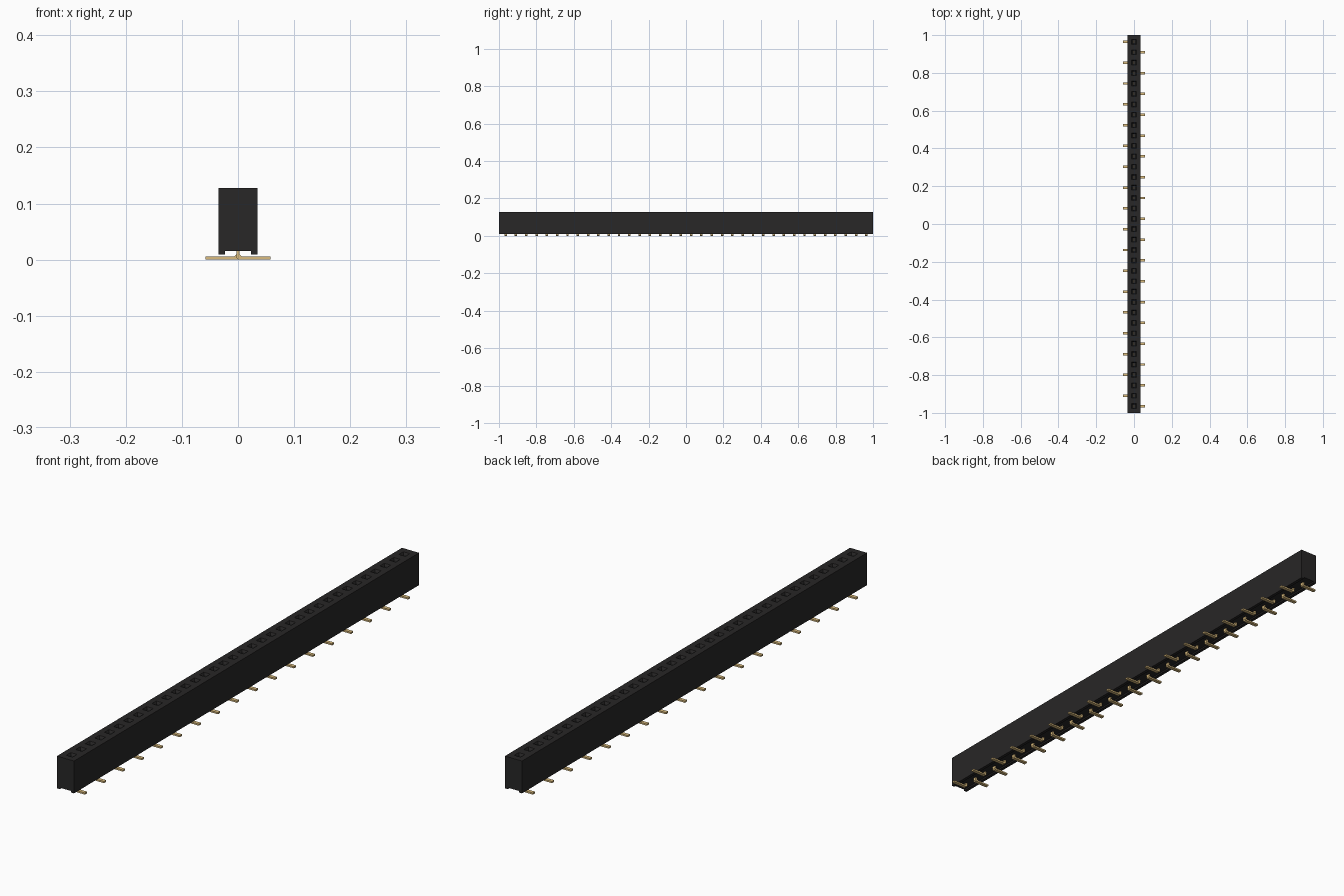
import bpy, bmesh
from mathutils import Vector

cube = bpy.data.objects.get("Cube")
if cube:
    bpy.data.objects.remove(cube, do_unlink=True)

COUNT, PITCH = 36, 0.0551
HALF_W, TOP = 0.0345, 0.128
ROOF, RAIL_Z, RAIL_X = 0.015, 0.0095, 0.023


def material(name, colour):
    mat = bpy.data.materials.new(name)
    mat.use_nodes = True
    mat.diffuse_color = (*colour, 1)
    mat.node_tree.nodes["Principled BSDF"].inputs["Base Color"].default_value = (*colour, 1)
    return mat


def finish(bm, name, mat):
    bmesh.ops.recalc_face_normals(bm, faces=bm.faces)
    mesh = bpy.data.meshes.new(name)
    bm.to_mesh(mesh)
    bm.free()
    mesh.materials.append(mat)
    obj = bpy.data.objects.new(name, mesh)
    bpy.context.collection.objects.link(obj)
    return obj


def sweep(bm, profile, stations):
    """Sweep a closed x/z profile through y stations and cap both ends."""
    rings = [[bm.verts.new((x, y, z)) for x, z in profile] for y in stations]
    bm.faces.new(rings[0])
    bm.faces.new(rings[-1][::-1])
    n = len(profile)
    sides = []
    for a, b in zip(rings, rings[1:]):
        for k in range(n):
            m = (k + 1) % n
            sides.append(bm.faces.new((a[k], b[k], b[m], a[m])))
    return sides


plastic = material("black plastic", (0.021, 0.020, 0.020))
gold = material("gold plating", (0.708, 0.504, 0.21))

# Housing: block with a rail under each long edge, one cell per socket
bm = bmesh.new()
half = [(HALF_W, TOP), (HALF_W, RAIL_Z), (RAIL_X, RAIL_Z), (RAIL_X, ROOF)]
profile = half + [(-x, z) for x, z in reversed(half)]
stations = [(i - COUNT / 2) * PITCH for i in range(COUNT + 1)]
stations[0], stations[-1] = -1, 1
sweep(bm, profile, stations)
bmesh.ops.recalc_face_normals(bm, faces=bm.faces)

# Sockets: square funnel and shaft sunk into each cell
centres = [(i - (COUNT - 1) / 2) * PITCH for i in range(COUNT)]
cells = [f for f in bm.faces if all(v.co.z > TOP - 0.001 for v in f.verts)]
cells.sort(key=lambda f: f.calc_center_median().y)
for size, z in ((0.013, TOP), (0.009, TOP - 0.008), (0.009, 0.035)):
    bmesh.ops.inset_individual(bm, faces=cells, thickness=0.001)
    for face, cy in zip(cells, centres):
        mid = face.calc_center_median()
        for v in face.verts:
            sx = 1 if v.co.x > mid.x else -1
            sy = 1 if v.co.y > mid.y else -1
            v.co = Vector((sx * size, cy + sy * size, z))
finish(bm, "socket_housing", plastic)

# Contacts: bent strips whose feet alternate between the two sides
bm = bmesh.new()
THICK, FOOT, WIDE = 0.006, 0.058, 0.0065
for i, cy in enumerate(centres):
    side = 1 if i % 2 == 0 else -1
    strip = [(FOOT, 0), (FOOT, THICK), (0.006, THICK), (0.003, THICK + 0.003),
             (0.003, 0.06), (-0.003, 0.06), (-0.003, 0.004), (0, 0)]
    sweep(bm, [(side * x, z) for x, z in strip], (cy - WIDE, cy + WIDE))
finish(bm, "contact_pins", gold)
